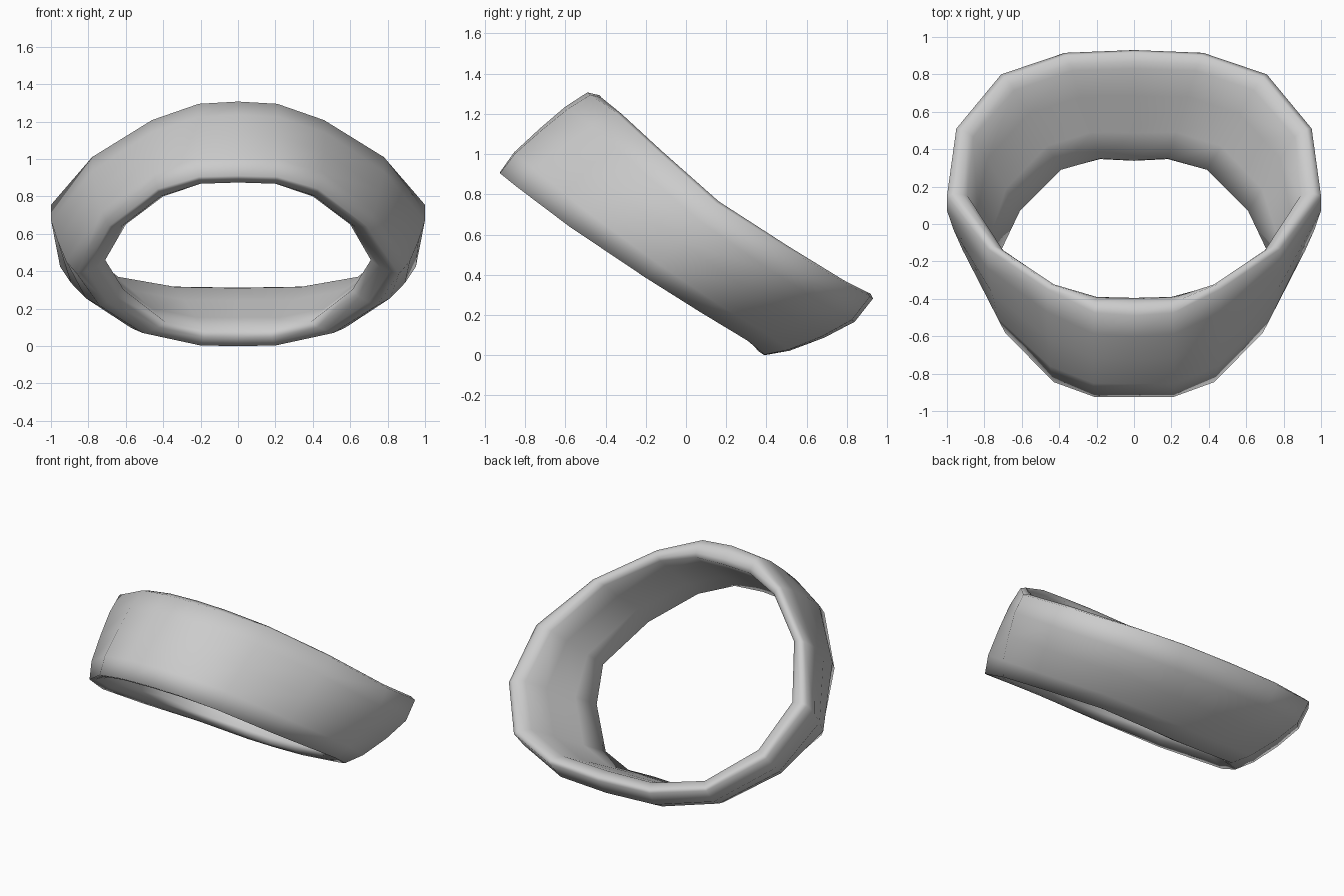
import bpy, bmesh
from mathutils import Vector

if "Cube" in bpy.data.objects:
    bpy.data.objects.remove(bpy.data.objects["Cube"])

# Rim outlines of the outer and inner skin, right half, from front to back
OUT_LOW = [(0, -.925, .91), (.21, -.925, .905), (.43, -.845, .84), (.69, -.58, .64),
           (.86, -.20, .385), (.74, .07, .215), (.51, .31, .07), (.20, .39, .003), (0, .39, 0)]
OUT_UP = [(0, -.49, 1.307), (.21, -.475, 1.295), (.46, -.35, 1.208), (.78, -.135, 1.01),
          (1.0, .15, .755), (.95, .51, .525), (.71, .80, .355), (.37, .915, .292), (0, .93, .282)]
IN_LOW = [(0, -.81, .878), (.20, -.80, .868), (.40, -.70, .80), (.60, -.46, .65),
          (.71, -.14, .46), (.61, .07, .30), (.39, .29, .13), (.18, .35, .085), (0, .34, .085)]
IN_UP = [(0, -.395, 1.22), (.20, -.39, 1.215), (.42, -.33, 1.155), (.70, -.14, .99),
         (.89, .15, .745), (.86, .465, .54), (.64, .715, .37), (.33, .82, .315), (0, .83, .31)]


def full_loop(half):
    pts = [Vector(p) for p in half]
    return pts + [Vector((-p.x, p.y, p.z)) for p in reversed(pts[1:-1])]


def section(ol, ou, il, iu, centre):
    """Closed wall section: bulged outside, rounded lips, straight inside."""
    axis = (ou - ol).normalized()
    out = (ol + ou) / 2 - centre
    out = (out - axis * out.dot(axis)).normalized()
    back = min(1, max(0, (ol.y + .3) / .4))
    amount = .027 + .04 * back
    lip = 1 - .4 * abs(ol.x)

    def wall(t, front_w, back_w):
        w = front_w + (back_w - front_w) * back
        return ol.lerp(ou, t) + out * amount * w

    return [ol, wall(.2, .95, .57), wall(.5, 1, .9), wall(.78, .8, .9), ou,
            ou.lerp(iu, .4) + axis * .03 * lip,
            ou.lerp(iu, .78) + axis * .018 * lip,
            iu, iu.lerp(il, .3), iu.lerp(il, .7), il,
            il.lerp(ol, .35) - axis * .022 * lip,
            il.lerp(ol, .7) - axis * .015 * lip]


# Tilted band swept around the sixteen sections
loops = [full_loop(h) for h in (OUT_LOW, OUT_UP, IN_LOW, IN_UP)]
centre = sum(loops[0] + loops[1], Vector()) / 32
bm = bmesh.new()
rings = [[bm.verts.new(p) for p in section(*q, centre)] for q in zip(*loops)]
for i, ring in enumerate(rings):
    nxt = rings[(i + 1) % len(rings)]
    for j in range(len(ring)):
        m = (j + 1) % len(ring)
        bm.faces.new((ring[j], ring[m], nxt[m], nxt[j]))
bmesh.ops.recalc_face_normals(bm, faces=bm.faces)
for f in bm.faces:
    f.smooth = True
mesh = bpy.data.meshes.new("tilted_band")
bm.to_mesh(mesh)
bm.free()
band = bpy.data.objects.new("tilted_band", mesh)
bpy.context.collection.objects.link(band)
